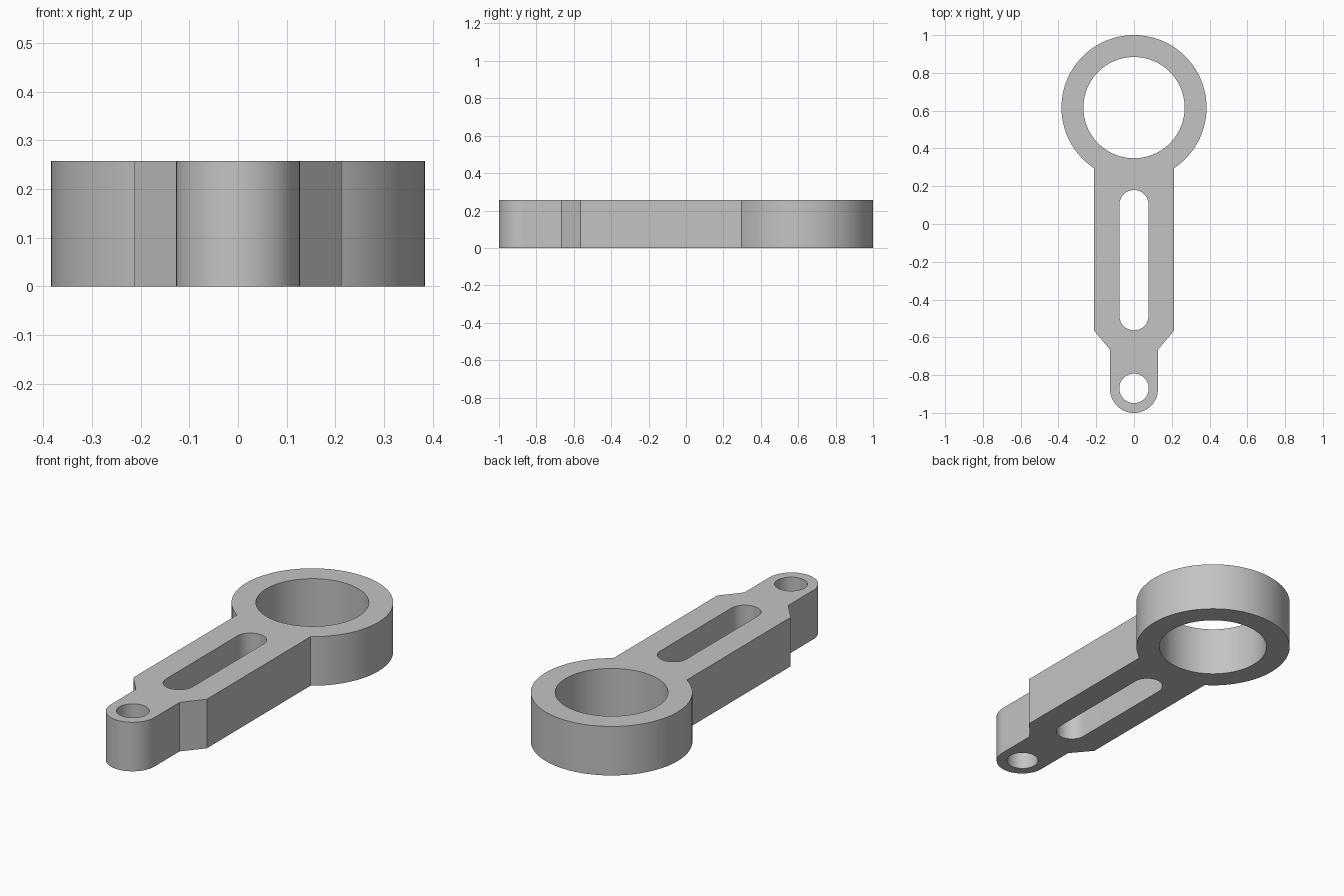
import bpy, bmesh
from math import sin, cos, pi, asin, radians

cube = bpy.data.objects.get("Cube")
if cube:
    bpy.data.objects.remove(cube, do_unlink=True)

HEIGHT = 0.257
RING_Y, RING_R, BORE_R = 0.616, 0.384, 0.268   # large ring
ARM_W, ARM_END = 0.213, -0.563                 # half width and front end of the arm
TIP_Y, TIP_R, NECK_Y = -0.873, 0.127, -0.665   # small rounded eye
HOLE_Y, HOLE_R = -0.87, 0.078
SLOT_R, SLOT_BACK, SLOT_FRONT = 0.077, 0.103, -0.486


def arc(cy, r, start, end, steps):
    """Points on an arc centred on the y axis."""
    angles = [start + (end - start) * i / steps for i in range(steps + 1)]
    return [(r * cos(a), cy + r * sin(a)) for a in angles]


def circle(cy, r, steps):
    return arc(cy, r, 0, 2 * pi, steps)[:-1]


# Outer outline: ring, arm, tapered shoulders, rounded tip
join = asin(ARM_W / RING_R)
outline = (arc(RING_Y, RING_R, join - pi / 2, 1.5 * pi - join, 84)
           + [(-ARM_W, ARM_END), (-TIP_R, NECK_Y)]
           + arc(TIP_Y, TIP_R, pi, 2 * pi, 40)
           + [(TIP_R, NECK_Y), (ARM_W, ARM_END)])

# Openings: bore, long slot, small eye
slot = arc(SLOT_BACK, SLOT_R, 0, pi, 28) + arc(SLOT_FRONT, SLOT_R, pi, 2 * pi, 28)
loops = [outline, circle(RING_Y, BORE_R, 96), slot, circle(HOLE_Y, HOLE_R, 56)]

# Fill the profile and extrude it
profile = bpy.data.curves.new("link_profile", "CURVE")
profile.dimensions = '2D'
profile.fill_mode = 'BOTH'
profile.extrude = HEIGHT / 2
for points in loops:
    spline = profile.splines.new('POLY')
    spline.points.add(len(points) - 1)
    for p, (x, y) in zip(spline.points, points):
        p.co = (x, y, 0, 1)
    spline.use_cyclic_u = True
helper = bpy.data.objects.new("link_profile", profile)
bpy.context.collection.objects.link(helper)
bpy.context.view_layer.update()
graph = bpy.context.evaluated_depsgraph_get()
mesh = bpy.data.meshes.new_from_object(helper.evaluated_get(graph))
bpy.data.objects.remove(helper, do_unlink=True)
bpy.data.curves.remove(profile)

# Weld caps to walls and stand the part on the floor
bm = bmesh.new()
bm.from_mesh(mesh)
bmesh.ops.remove_doubles(bm, verts=bm.verts, dist=0.0001)
bmesh.ops.translate(bm, verts=bm.verts, vec=(0, 0, HEIGHT / 2))
bmesh.ops.recalc_face_normals(bm, faces=bm.faces)
bm.to_mesh(mesh)
bm.free()
mesh.name = "link_arm"
link = bpy.data.objects.new("link_arm", mesh)
bpy.context.collection.objects.link(link)

# Plain grey material
grey = bpy.data.materials.new("light_grey")
grey.use_nodes = True
colour = (0.55, 0.55, 0.55, 1)
grey.diffuse_color = colour
grey.node_tree.nodes["Principled BSDF"].inputs["Base Color"].default_value = colour
mesh.materials.clear()
mesh.materials.append(grey)
for face in mesh.polygons:
    face.material_index = 0

# Smooth round walls, sharp rims
bpy.ops.object.select_all(action='DESELECT')
link.select_set(True)
bpy.context.view_layer.objects.active = link
bpy.ops.object.shade_smooth_by_angle(angle=radians(30))
